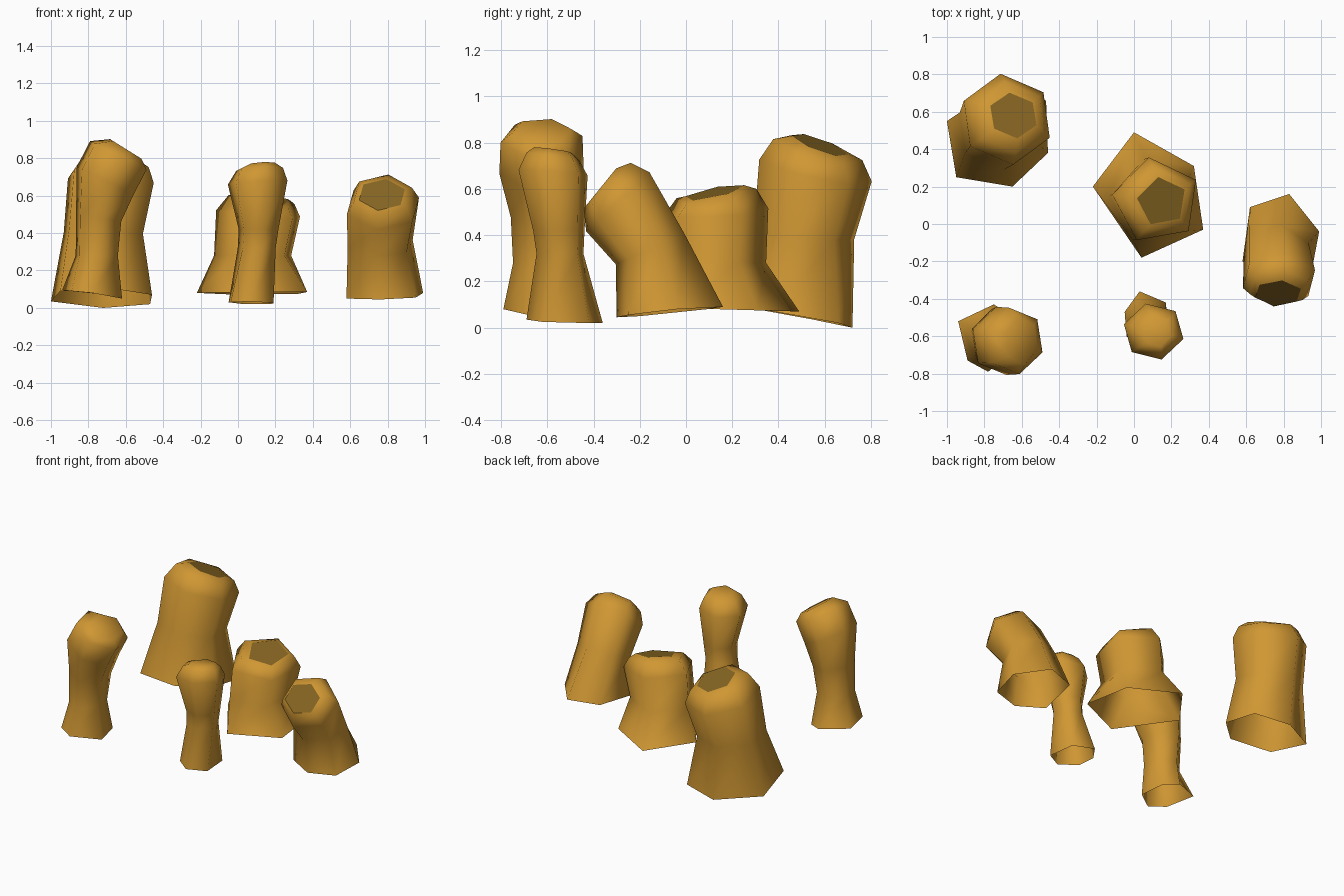
import bpy, bmesh
from math import radians, cos, sin, tan
from mathutils import Vector


def material(name, rgb):
    m = bpy.data.materials.new(name)
    m.diffuse_color = (*rgb, 1)
    return m


GOLD = material("ochre", (0.63, 0.31, 0.033))
DARK = material("dark_brown", (0.235, 0.13, 0.016))


def ring_points(n, phase, x, y, z, rx, ry, tilt_x, tilt_y):
    """Polygon ring whose axis leans tilt_x / tilt_y degrees toward +x / +y."""
    axis = Vector((tan(radians(tilt_x)), tan(radians(tilt_y)), 1)).normalized()
    turn = Vector((0, 0, 1)).rotation_difference(axis)
    pts = []
    for i in range(n):
        a = radians(phase + 360 * i / n)
        pts.append(Vector((x, y, z)) + turn @ Vector((rx * cos(a), ry * sin(a), 0)))
    return pts


def stump(name, phase, base, rings, dark_cap):
    """Open-bottomed faceted tube: base outline, lofted rings, flat cap."""
    n = len(base)
    bm = bmesh.new()
    loops = [[bm.verts.new(p) for p in base]]
    for r in rings:
        loops.append([bm.verts.new(p) for p in ring_points(n, phase, *r)])
    for low, high in zip(loops, loops[1:]):
        for i in range(n):
            j = (i + 1) % n
            bm.faces.new((low[i], low[j], high[j], high[i])).smooth = True
    cap = bm.faces.new(loops[-1])
    cap.smooth = not dark_cap
    cap.material_index = 1 if dark_cap else 0
    me = bpy.data.meshes.new(name)
    bm.to_mesh(me)
    bm.free()
    me.materials.append(GOLD)
    me.materials.append(DARK)
    ob = bpy.data.objects.new(name, me)
    bpy.context.collection.objects.link(ob)


# Wide back-left stump, top sloping to the back
stump("back_left_stump", 97,
      [(-0.72, 0.72, 0.0), (-1.0, 0.55, 0.035), (-0.95, 0.25, 0.09),
       (-0.65, 0.20, 0.10), (-0.46, 0.38, 0.07), (-0.47, 0.66, 0.02)],
      [(-0.72, 0.51, 0.40, 0.23, 0.22, 3, 5),
       (-0.68, 0.56, 0.68, 0.25, 0.25, 8, 12),
       (-0.66, 0.57, 0.77, 0.20, 0.20, 12, 15),
       (-0.645, 0.58, 0.79, 0.135, 0.13, 12, 20)], True)

# Short five-sided middle stump
stump("middle_stump", 100,
      [(0.0, 0.49, 0.07), (-0.22, 0.20, 0.08), (0.04, -0.18, 0.085),
       (0.37, -0.03, 0.085), (0.32, 0.31, 0.075)],
      [(0.09, 0.12, 0.28, 0.22, 0.23, 0, 0),
       (0.12, 0.125, 0.50, 0.24, 0.235, 5, -3),
       (0.135, 0.125, 0.57, 0.19, 0.185, 9, -8),
       (0.15, 0.12, 0.585, 0.137, 0.137, 9, -12)], True)

# Right stump bending to the front
stump("right_stump", 80,
      [(0.83, 0.16, 0.09), (0.62, 0.09, 0.08), (0.58, -0.20, 0.05),
       (0.76, -0.30, 0.045), (0.95, -0.25, 0.055), (0.99, -0.04, 0.08)],
      [(0.76, -0.155, 0.34, 0.185, 0.165, 0, -24),
       (0.775, -0.295, 0.545, 0.205, 0.19, 0, -43),
       (0.775, -0.34, 0.605, 0.165, 0.15, 0, -47),
       (0.77, -0.37, 0.605, 0.13, 0.11, 0, -51)], True)

# Tall front-left stump bending to the right
stump("front_left_stump", 100,
      [(-0.75, -0.43, 0.075), (-0.94, -0.52, 0.095), (-0.89, -0.73, 0.09),
       (-0.78, -0.79, 0.08), (-0.62, -0.66, 0.05), (-0.65, -0.49, 0.06)],
      [(-0.755, -0.62, 0.28, 0.12, 0.13, 0, 0),
       (-0.745, -0.61, 0.48, 0.13, 0.15, 8, 0),
       (-0.71, -0.625, 0.68, 0.18, 0.185, 26, 0),
       (-0.64, -0.625, 0.815, 0.18, 0.18, 27, 0),
       (-0.60, -0.625, 0.85, 0.105, 0.13, 32, 0)], False)

# Slim front stump
stump("front_stump", 105,
      [(0.03, -0.36, 0.02), (-0.05, -0.47, 0.03), (-0.04, -0.60, 0.03),
       (0.07, -0.69, 0.035), (0.19, -0.62, 0.025), (0.17, -0.42, 0.02)],
      [(0.10, -0.545, 0.32, 0.105, 0.105, 0, 0),
       (0.11, -0.55, 0.42, 0.11, 0.115, 0, 0),
       (0.105, -0.575, 0.67, 0.165, 0.155, -3, 4),
       (0.115, -0.575, 0.74, 0.13, 0.12, -2, 8),
       (0.125, -0.575, 0.768, 0.075, 0.085, -4, 8)], False)
